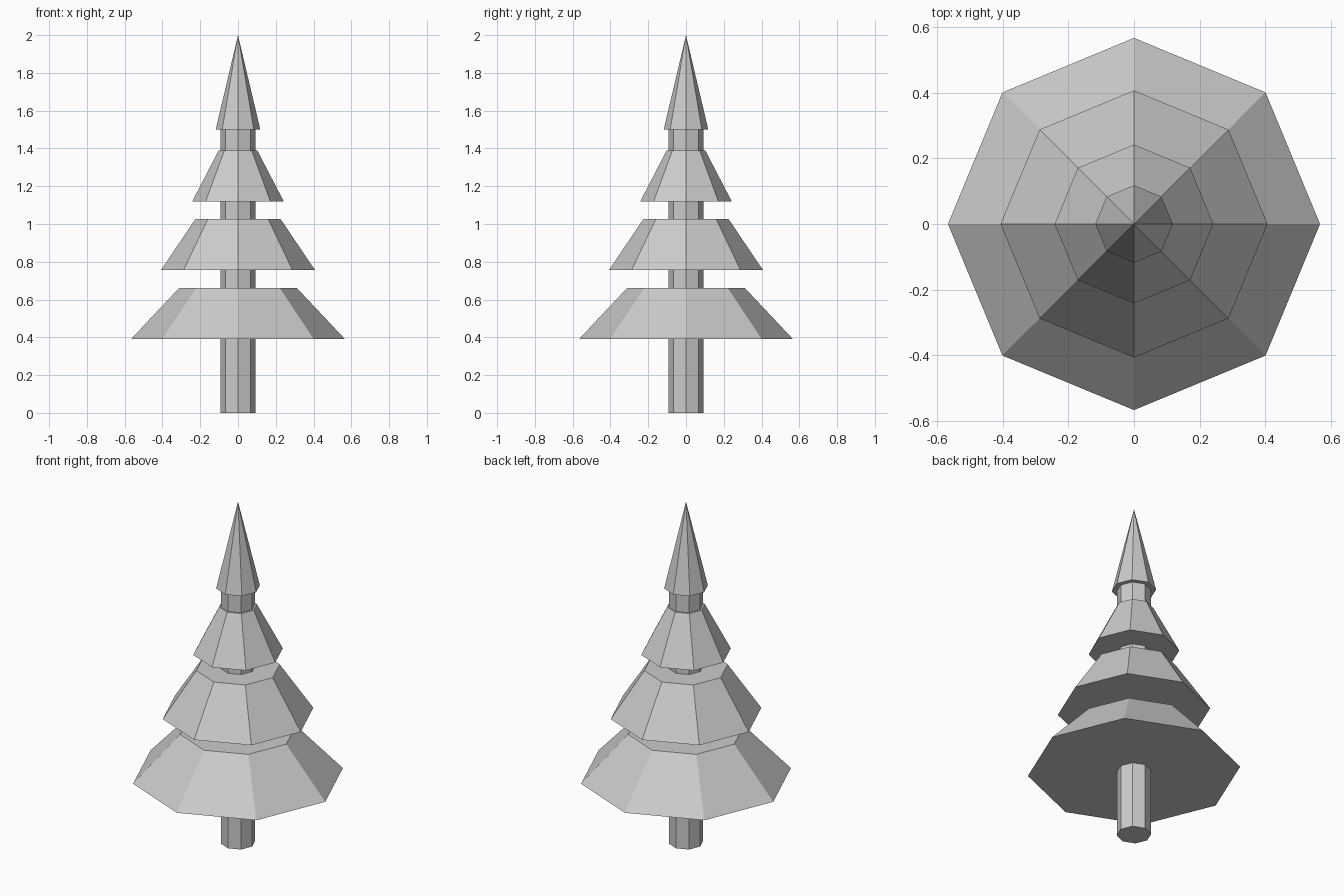
import bpy

if "Cube" in bpy.data.objects:
    bpy.data.objects.remove(bpy.data.objects["Cube"])

SIDES = 8


def ring_stack(name, rings):
    """Flat-faced octagonal solid from (radius, z) pairs; corners on the x and y axes."""
    (r1, z1), (r2, z2) = rings
    bpy.ops.mesh.primitive_cone_add(
        vertices=SIDES, radius1=r1, radius2=r2, depth=z2 - z1,
        end_fill_type='NGON', location=(0, 0, (z1 + z2) / 2))
    obj = bpy.context.object
    obj.name = obj.data.name = name
    bpy.ops.object.transform_apply(location=True, rotation=True, scale=True)
    bpy.ops.object.shade_flat()
    return obj


# Straight trunk running up to the underside of the tip
ring_stack("trunk", [(0.092, 0.0), (0.092, 1.5)])

# Three skirts of branches and the pointed tip
ring_stack("lower_branches", [(0.567, 0.39), (0.313, 0.66)])
ring_stack("middle_branches", [(0.407, 0.757), (0.225, 1.027)])
ring_stack("upper_branches", [(0.242, 1.12), (0.102, 1.39)])
ring_stack("tree_tip", [(0.118, 1.5), (0.0, 2.0)])
